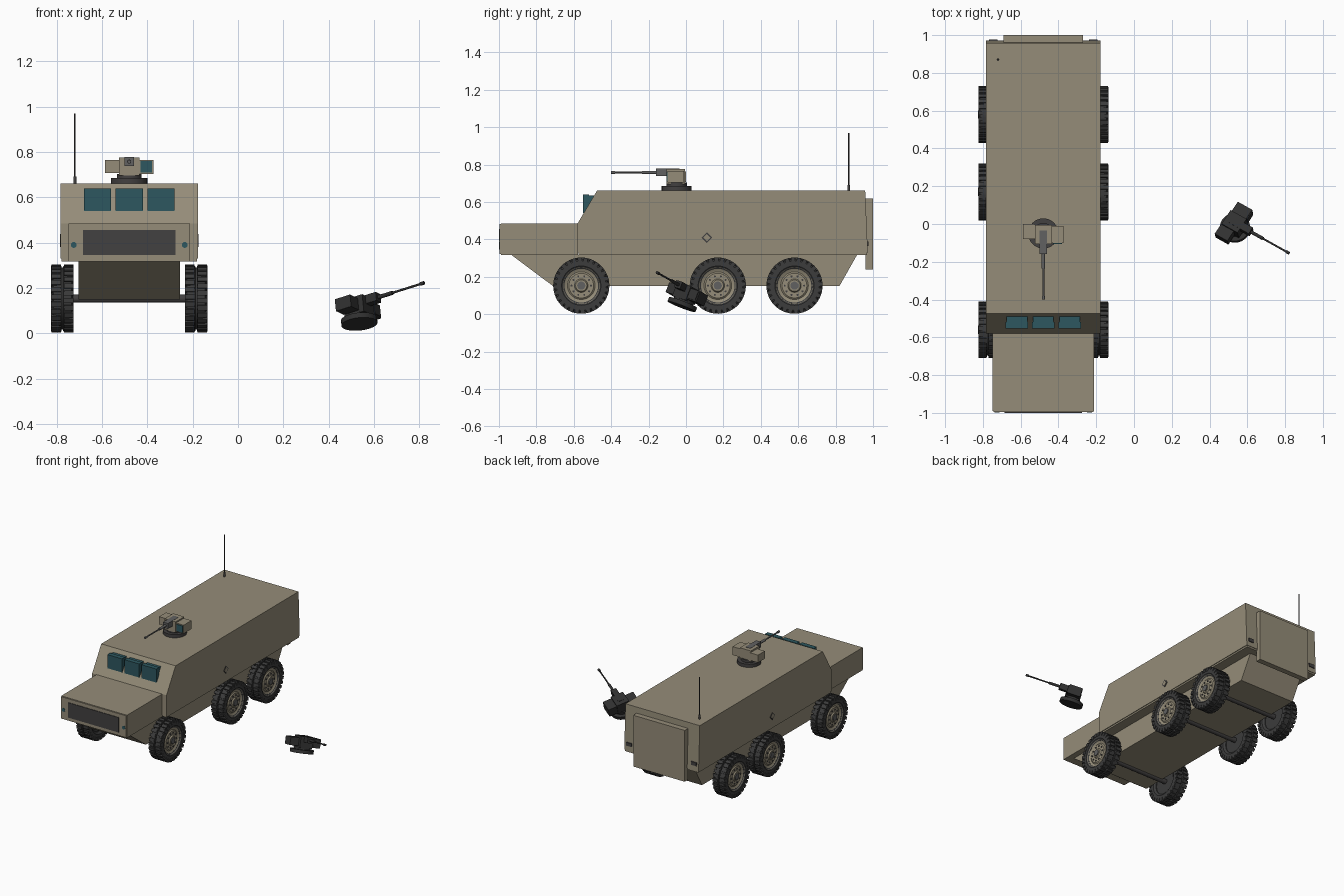
import bpy, bmesh, math
from mathutils import Matrix, Vector

if "Cube" in bpy.data.objects:
    bpy.data.objects.remove(bpy.data.objects["Cube"])

CX = -0.48  # centre line of the vehicle


def material(name, rgb):
    m = bpy.data.materials.new(name)
    m.use_nodes = True
    m.diffuse_color = (*rgb, 1)
    m.node_tree.nodes["Principled BSDF"].inputs["Base Color"].default_value = (*rgb, 1)
    return m


TAN = material("tan paint", (0.30, 0.265, 0.19))
RUBBER = material("black rubber", (0.045, 0.045, 0.045))
DARK = material("dark metal", (0.055, 0.052, 0.052))
SOOT = material("burnt metal", (0.03, 0.03, 0.03))
GUN = material("gun grey", (0.12, 0.12, 0.12))
GLASS = material("teal glass", (0.026, 0.095, 0.115))


def finish(name, bm, mat, smooth=False):
    bmesh.ops.recalc_face_normals(bm, faces=bm.faces)
    me = bpy.data.meshes.new(name)
    bm.to_mesh(me)
    bm.free()
    me.materials.append(mat)
    ob = bpy.data.objects.new(name, me)
    bpy.context.collection.objects.link(ob)
    if smooth:
        bpy.ops.object.select_all(action="DESELECT")
        ob.select_set(True)
        bpy.context.view_layer.objects.active = ob
        bpy.ops.object.shade_smooth_by_angle(angle=math.radians(35))
    return ob


def box(name, lo, hi, mat, xf=Matrix()):
    lo, hi = Vector(lo), Vector(hi)
    bm = bmesh.new()
    place = Matrix.Translation((lo + hi) / 2) @ Matrix.Diagonal((*(hi - lo), 1))
    bmesh.ops.create_cube(bm, size=1, matrix=xf @ place)
    return finish(name, bm, mat)


def rod(name, a, b, r, mat, xf=Matrix(), sides=16, r2=None):
    a, b = Vector(a), Vector(b)
    bm = bmesh.new()
    turn = (b - a).to_track_quat("Z", "Y").to_matrix().to_4x4()
    bmesh.ops.create_cone(bm, cap_ends=True, segments=sides, radius1=r,
                          radius2=r if r2 is None else r2, depth=(b - a).length,
                          matrix=xf @ Matrix.Translation((a + b) / 2) @ turn)
    return finish(name, bm, mat, True)


def extrude_side(name, profile, half, mat):
    """Extrude a (y, z) outline across the vehicle's width."""
    bm = bmesh.new()
    f = bm.faces.new([bm.verts.new((CX - half, y, z)) for y, z in profile])
    new = bmesh.ops.extrude_face_region(bm, geom=[f])["geom"]
    bmesh.ops.translate(bm, vec=(2 * half, 0, 0),
                        verts=[v for v in new if isinstance(v, bmesh.types.BMVert)])
    return finish(name, bm, mat)


def lathe(name, profile, mat, xf, steps=48):
    """Spin an (x, radius) outline about the x axis."""
    bm = bmesh.new()
    vs = [bm.verts.new((x, 0, r)) for x, r in profile]
    es = [bm.edges.new(p) for p in zip(vs, vs[1:])]
    bmesh.ops.spin(bm, geom=vs + es, axis=(1, 0, 0), cent=(0, 0, 0),
                   angle=math.tau, steps=steps)
    bmesh.ops.remove_doubles(bm, verts=bm.verts, dist=0.0002)
    bm.transform(xf)
    return finish(name, bm, mat, True)


# Hull
extrude_side("upper_hull", [(-0.58, 0.33), (-0.58, 0.485), (-0.475, 0.662), (0.958, 0.662),
                            (0.972, 0.33)], 0.303, TAN)
box("hull_sill", (CX - 0.298, -0.575, 0.318), (CX + 0.298, 0.968, 0.331), TAN)
extrude_side("lower_hull", [(-0.935, 0.318), (-0.71, 0.15), (0.82, 0.15), (0.915, 0.318)],
             0.225, TAN)

# Hood and grille
box("hood", (CX - 0.268, -0.99, 0.318), (CX + 0.268, -0.578, 0.485), TAN)
box("hood_front", (CX - 0.265, -0.996, 0.321), (CX + 0.265, -0.988, 0.482), TAN)
box("grille", (CX - 0.205, -1.0, 0.345), (CX + 0.205, -0.994, 0.455), DARK)

# Windscreen blocks
for i in (-1, 0, 1):
    x = CX + i * 0.14
    box("windscreen", (x - 0.06, -0.552, 0.54), (x + 0.06, -0.518, 0.64), GLASS)
    box("windscreen_mount", (x - 0.055, -0.52, 0.545), (x + 0.055, -0.49, 0.635), GLASS)

# Rear door
box("rear_door", (CX - 0.21, 0.96, 0.24), (CX + 0.21, 1.0, 0.618), TAN)

# Lamps and side emblems
for s in (-1, 1):
    x = CX + s * 0.245
    rod("headlight", (x, -0.99, 0.39), (x, -0.999, 0.39), 0.013, GLASS)
    x = CX + s * 0.265
    box("tail_lamp", (x - 0.022, 0.965, 0.365), (x + 0.022, 0.976, 0.39), DARK)
    x = CX + s * 0.302
    for name, size, out, mat in (("diamond_edge", 0.029, 0.003, DARK),
                                 ("diamond_fill", 0.019, 0.004, TAN)):
        rod(name, (x, 0.112, 0.41), (x + s * out, 0.112, 0.41), size, mat, sides=4)

# Antenna
rod("antenna_base", (-0.72, 0.87, 0.66), (-0.72, 0.87, 0.692), 0.007, DARK)
rod("antenna", (-0.72, 0.87, 0.69), (-0.72, 0.87, 0.97), 0.003, DARK, sides=8)

# Wheels, three axles
TYRE = [(-0.036, 0.09), (-0.047, 0.105), (-0.047, 0.132), (-0.04, 0.142), (-0.004, 0.144),
        (-0.003, 0.137), (0.003, 0.137), (0.004, 0.144), (0.04, 0.142), (0.047, 0.132),
        (0.047, 0.105), (0.036, 0.09), (-0.036, 0.09)]
RIM = [(-0.01, 0), (-0.01, 0.095), (0.04, 0.106), (0.042, 0.098), (0.034, 0.088),
       (0.03, 0.074), (0.036, 0.066), (0.036, 0.036), (0.044, 0.03), (0.044, 0)]


def wheel(xf):
    lathe("tyre", TYRE, RUBBER, xf)
    lathe("rim", RIM, TAN, xf)
    rod("hub_cap", (0.04, 0, 0), (0.05, 0, 0), 0.022, GUN, xf)
    rod("wheel_back", (-0.03, 0, 0), (-0.012, 0, 0), 0.094, RUBBER, xf, 32)
    # Tread blocks, staggered in two rows
    bm = bmesh.new()
    count = 28
    for k in range(count):
        for s in (-1, 1):
            turn = Matrix.Rotation((k + s * 0.25) * math.tau / count, 4, "X")
            for x, r, w, h in ((0.027, 0.144, 0.042, 0.012), (0.045, 0.134, 0.009, 0.022)):
                bmesh.ops.create_cube(bm, size=1, matrix=xf @ turn
                                      @ Matrix.Translation((s * x, 0, r))
                                      @ Matrix.Diagonal((w, 0.022, h, 1)))
    finish("tread_blocks", bm, RUBBER)
    # Ring of wheel bolts
    for k in range(10):
        a = k * math.tau / 10
        y, z = 0.052 * math.cos(a), 0.052 * math.sin(a)
        rod("wheel_bolt", (0.034, y, z), (0.041, y, z), 0.006, DARK, xf, 6)


for y in (-0.56, 0.17, 0.58):
    rod("axle", (CX - 0.29, y, 0.153), (CX + 0.29, y, 0.153), 0.018, DARK)
    for s in (-1, 1):
        spin = Matrix.Rotation(0 if s > 0 else math.pi, 4, "Z")
        wheel(Matrix.Translation((CX + s * 0.295, y, 0.153)) @ spin)


# Gun turret, modelled about the centre of its ring
def turret(prefix, xf, body, ring, gun, glass):
    rod(prefix + "ring", (0, 0, -0.012), (0, 0, 0.012), 0.08, ring, xf, 32)
    rod(prefix + "pedestal", (0, 0, 0.01), (0, 0, 0.03), 0.055, ring, xf, 32)
    box(prefix + "body", (-0.045, -0.055, 0.022), (0.045, 0.045, 0.102), body, xf)
    box(prefix + "ammo_box", (-0.108, -0.03, 0.034), (-0.043, 0.05, 0.09), body, xf)
    box(prefix + "sight_box", (0.043, -0.05, 0.03), (0.107, 0.04, 0.092), body, xf)
    box(prefix + "sight_glass", (0.05, -0.055, 0.036), (0.1, -0.049, 0.086), glass, xf)
    box(prefix + "gun_block", (-0.02, -0.11, 0.064), (0.02, 0.015, 0.104), gun, xf)
    rod(prefix + "barrel_sleeve", (0, -0.185, 0.084), (0, -0.1, 0.084), 0.009, gun, xf)
    rod(prefix + "barrel", (0, -0.335, 0.084), (0, -0.18, 0.084), 0.005, gun, xf)
    rod(prefix + "muzzle", (0, -0.35, 0.084), (0, -0.33, 0.084), 0.008, gun, xf)


turret("turret_", Matrix.Translation((CX, -0.05, 0.674)), TAN, DARK, GUN, GLASS)

# Detached burnt turret, tipped on its side
aim = Vector((0.841, -0.471, 0.265)).normalized()
side = Vector((-0.095, 0.357, 0.926)).cross(aim).normalized()
up = aim.cross(side)
tilt = Matrix((side, -aim, up)).transposed().to_4x4()
turret("wreck_", Matrix.Translation((0.535, -0.02, 0.052)) @ tilt, SOOT, SOOT, SOOT, SOOT)
